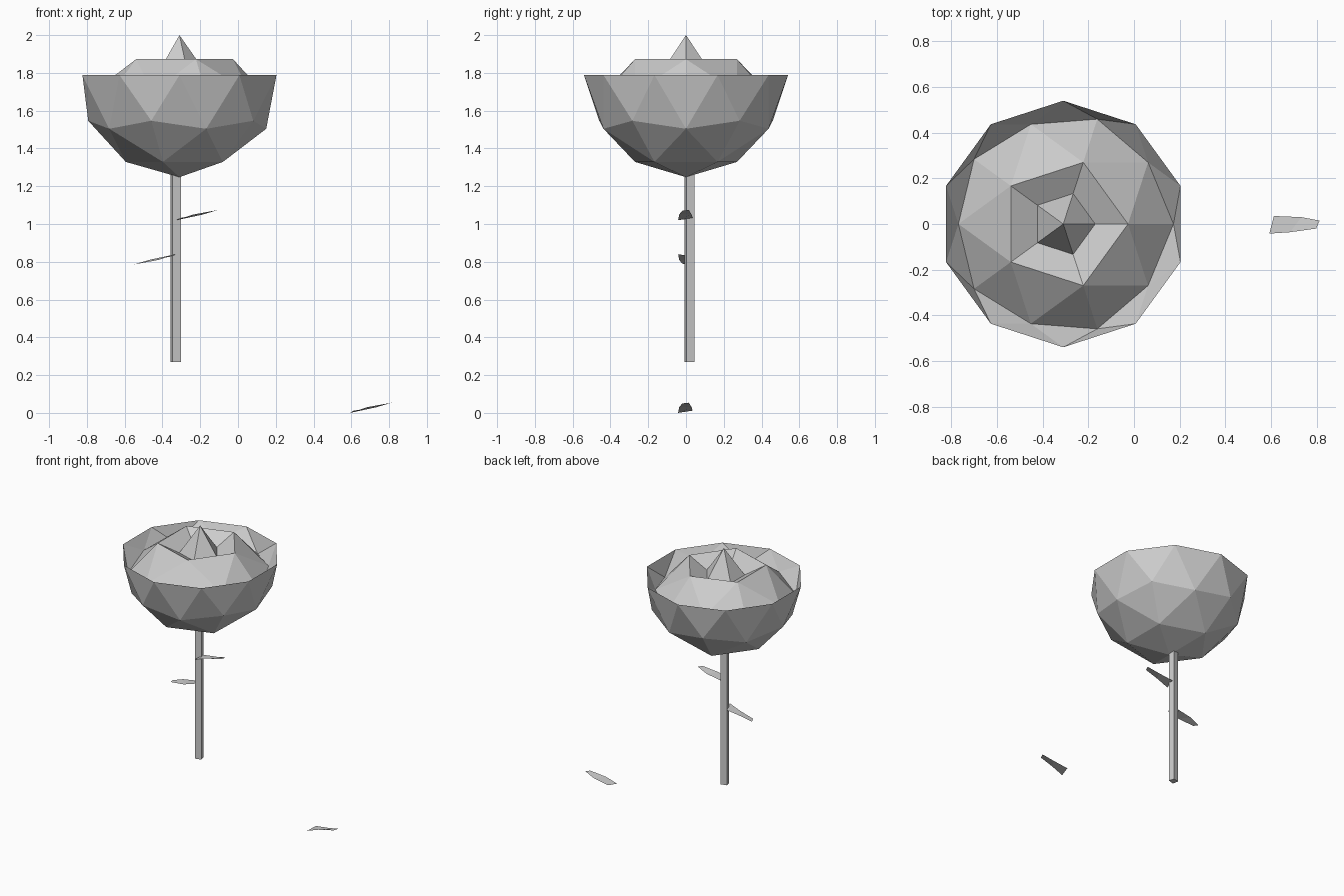
import bpy, bmesh, math
from mathutils import Matrix, Vector

if "Cube" in bpy.data.objects:
    bpy.data.objects.remove(bpy.data.objects["Cube"])


def add_object(name, bm):
    mesh = bpy.data.meshes.new(name)
    bm.to_mesh(mesh)
    bm.free()
    ob = bpy.data.objects.new(name, mesh)
    bpy.context.collection.objects.link(ob)
    return ob


# Flower head: icosphere with the upper cap pushed down into the bowl
R = 0.54
CENTRE = Vector((-0.31, 0, 1.788))
bm = bmesh.new()
bmesh.ops.create_icosphere(bm, subdivisions=2, radius=R)
cap = [v for v in bm.verts if v.co.z > 0.1]
bmesh.ops.translate(bm, verts=cap, vec=(0, 0, -0.375))

# Bud: pole replaced by a pentagon, inset, sunk and poked up to a point
pole = max(bm.verts, key=lambda v: v.co.z)
bmesh.ops.dissolve_verts(bm, verts=[pole])
bud = next(f for f in bm.faces if len(f.verts) == 5)
bmesh.ops.inset_individual(bm, faces=[bud], thickness=0.05)
bud = min((f for f in bm.faces if len(f.verts) == 5), key=lambda f: f.calc_area())
for v in bud.verts:
    flat = Vector((v.co.x, v.co.y, 0)).normalized() * 0.14
    v.co = (flat.x, flat.y, 0.012)
tip = bmesh.ops.poke(bm, faces=[bud])["verts"][0]
tip.co = (0, 0, 2.0 - CENTRE.z)
bmesh.ops.translate(bm, verts=bm.verts, vec=CENTRE)
bmesh.ops.recalc_face_normals(bm, faces=bm.faces)
add_object("flower_head", bm)

# Stem: slightly turned square bar
bm = bmesh.new()
bmesh.ops.create_cube(bm, size=1)
bmesh.ops.transform(bm, verts=bm.verts, matrix=(
    Matrix.Translation((-0.33, 0.018, 0.775))
    @ Matrix.Rotation(math.radians(14), 4, 'Z')
    @ Matrix.Diagonal((0.046, 0.042, 1.01, 1))))
add_object("stem", bm)

# Leaves: one thin curled outline, placed three times
LEAF = [(0, -0.042, 0), (0.09, -0.036, 0.03), (0.205, -0.02, 0.05),
        (0.22, 0.015, 0.054), (0.14, 0.03, 0.03), (0.02, 0.035, 0.012)]


def add_leaf(name, location, turn=0):
    bm = bmesh.new()
    v = [bm.verts.new(p) for p in LEAF]
    bm.faces.new((v[0], v[1], v[4], v[5]))
    bm.faces.new((v[1], v[2], v[3], v[4]))
    bmesh.ops.transform(bm, verts=bm.verts, matrix=(
        Matrix.Translation(location) @ Matrix.Rotation(turn, 4, 'Y')))
    add_object(name, bm)


add_leaf("upper_leaf", (-0.327, 0, 1.02))
add_leaf("lower_leaf", (-0.33, 0, 0.84), math.pi)
add_leaf("fallen_leaf", (0.593, 0, 0))
